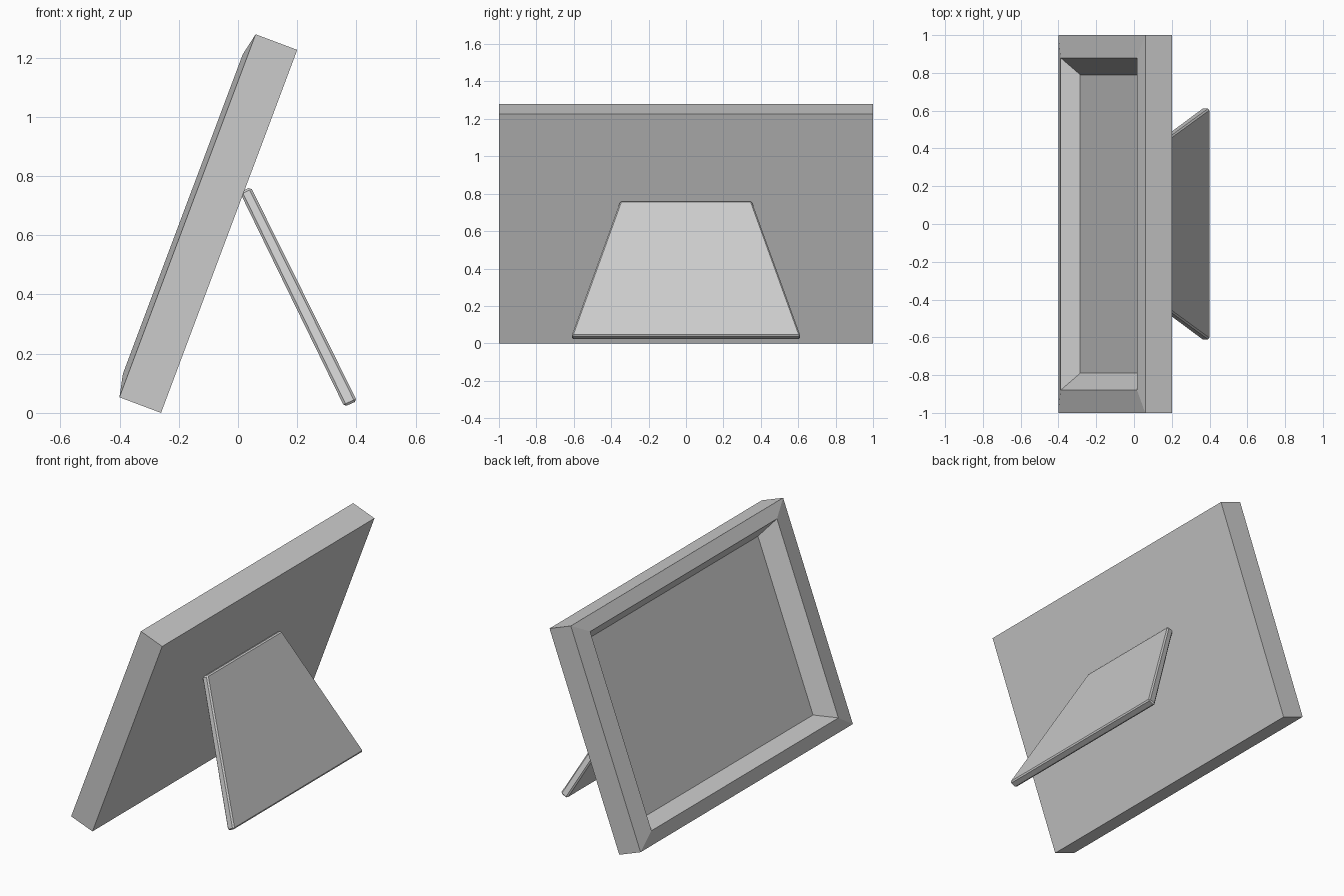
import bpy, bmesh
from mathutils import Vector

if "Cube" in bpy.data.objects:
    bpy.data.objects.remove(bpy.data.objects["Cube"])

BASE = Vector((-0.26, 0, 0))                      # lower back edge of the frame
UP = Vector((0.46, 0, 1.226))                     # along the tilted back
HEIGHT = UP.length
UP.normalize()
OUT = Vector((-UP.z, 0, UP.x))                    # towards the picture side


def finish(name, bm):
    bmesh.ops.recalc_face_normals(bm, faces=bm.faces)
    mesh = bpy.data.meshes.new(name)
    bm.to_mesh(mesh)
    bm.free()
    ob = bpy.data.objects.new(name, mesh)
    bpy.context.collection.objects.link(ob)
    return ob


def loft(bm, rings):
    """Join four-sided rings and cap both ends."""
    loops = [[bm.verts.new(p) for p in ring] for ring in rings]
    for a, b in zip(loops, loops[1:]):
        for i in range(4):
            j = (i + 1) % 4
            bm.faces.new((a[i], a[j], b[j], b[i]))
    bm.faces.new(loops[0])
    bm.faces.new(loops[-1])


def frame_ring(inset, depth):
    """Rectangle on the tilted frame, inset in proportion to its sides."""
    y = 1 - inset
    low = inset * HEIGHT / 2
    high = HEIGHT - low
    return [BASE + UP * u + OUT * depth + Vector((0, s * y, 0))
            for s, u in ((-1, low), (1, low), (1, high), (-1, high))]


# Picture frame: back, outer edge, raised inner ridge, recessed panel
bm = bmesh.new()
loft(bm, [frame_ring(0, 0), frame_ring(0, 0.15),
          frame_ring(0.12, 0.167), frame_ring(0.21, 0.078)])
finish("picture_frame", bm)

# Rear stand: tapered slab with chamfered edges
bm = bmesh.new()
ends = [(((0.0065, 0.745), (0.043, 0.763)), 0.351),
        (((0.359, 0.021), (0.402, 0.040)), 0.613)]
loft(bm, [[(a[0], -w, a[1]), (a[0], w, a[1]), (b[0], w, b[1]), (b[0], -w, b[1])]
          for (a, b), w in ends])
bmesh.ops.recalc_face_normals(bm, faces=bm.faces)
bmesh.ops.bevel(bm, geom=bm.edges[:], offset=0.008, segments=1,
                affect='EDGES', profile=0.5)
finish("rear_stand", bm)
